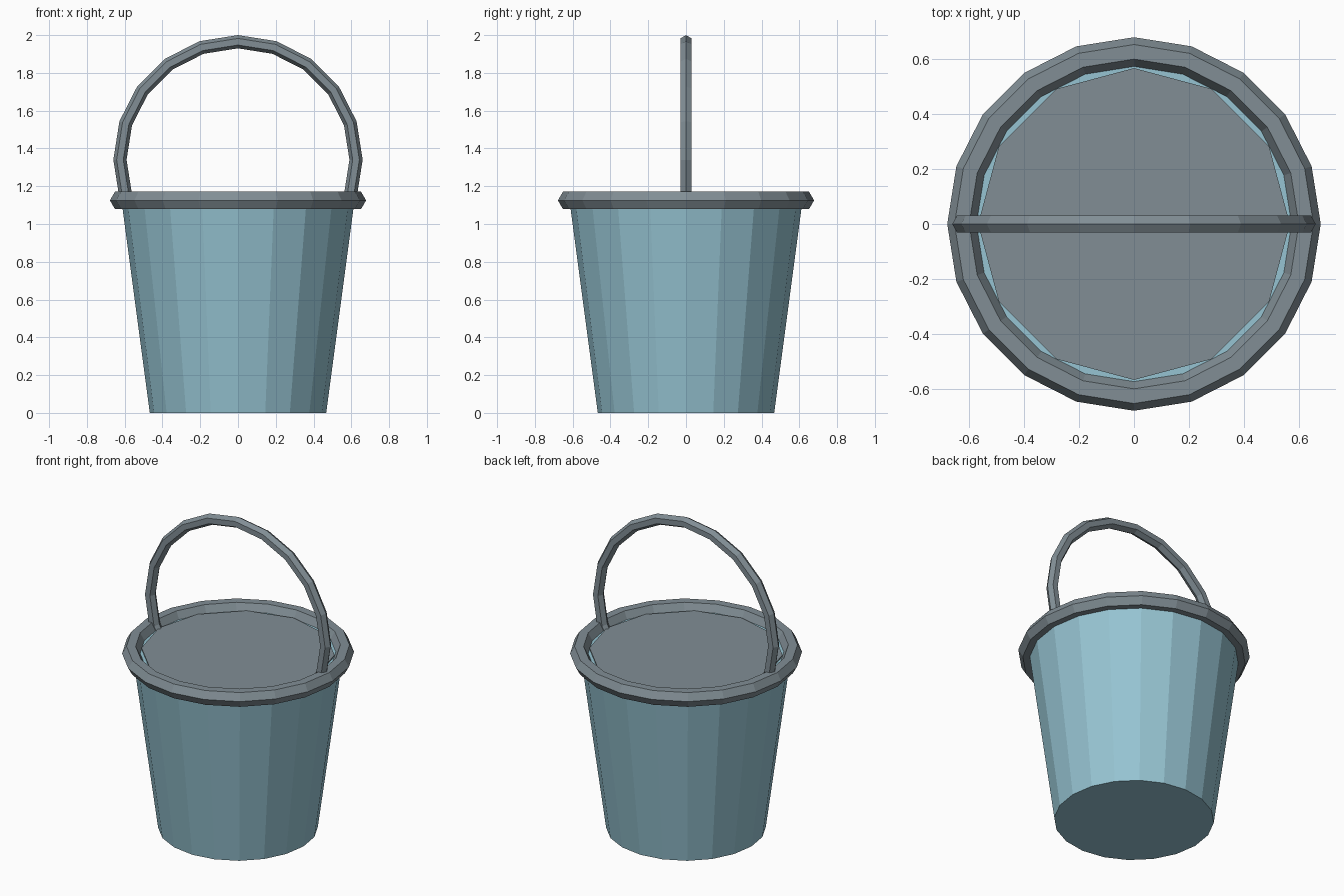
import bpy, bmesh, math

if "Cube" in bpy.data.objects:
    bpy.data.objects.remove(bpy.data.objects["Cube"])


def material(name, rgb):
    m = bpy.data.materials.new(name)
    m.diffuse_color = (*rgb, 1.0)
    m.use_nodes = True
    m.node_tree.nodes["Principled BSDF"].inputs["Base Color"].default_value = m.diffuse_color
    return m


BLUE = material("pale_blue", (0.305, 0.552, 0.645))
GREY = material("slate_grey", (0.22, 0.27, 0.30))


def finish(bm, name, mat):
    bmesh.ops.recalc_face_normals(bm, faces=bm.faces)
    mesh = bpy.data.meshes.new(name)
    bm.to_mesh(mesh)
    bm.free()
    mesh.materials.append(mat)
    obj = bpy.data.objects.new(name, mesh)
    bpy.context.collection.objects.link(obj)
    return obj


def hex_sweep(name, mat, major, minor, angles, place, closed):
    """Sweep a hexagon along a faceted circle; place maps (radius, offset, angle) to a point."""
    bm = bmesh.new()
    rings = []
    for a in angles:
        rings.append([bm.verts.new(place(major + minor * math.cos(k * math.pi / 3),
                                         minor * math.sin(k * math.pi / 3), a))
                      for k in range(6)])
    count = len(rings)
    for i in range(count if closed else count - 1):
        r, s = rings[i], rings[(i + 1) % count]
        for k in range(6):
            n = (k + 1) % 6
            bm.faces.new((r[k], r[n], s[n], s[k]))
    if not closed:
        bm.faces.new(rings[0])
        bm.faces.new(rings[-1])
    return finish(bm, name, mat)


STEP = math.radians(18)

# Tapered bucket body, closed at both ends
bm = bmesh.new()
bmesh.ops.create_cone(bm, cap_ends=True, segments=20, radius1=0.467, radius2=0.617, depth=1.125)
bmesh.ops.translate(bm, verts=bm.verts, vec=(0, 0, 0.5625))
finish(bm, "bucket_body", BLUE)

# Twelve-sided plate filling the mouth
bm = bmesh.new()
bmesh.ops.create_cone(bm, cap_ends=True, segments=12, radius1=0.566, radius2=0.566, depth=0.009)
bmesh.ops.translate(bm, verts=bm.verts, vec=(0, 0, 1.1285))
finish(bm, "top_plate", GREY)

# Rolled rim
hex_sweep("rim", GREY, 0.625, 0.053, [i * STEP for i in range(20)],
          lambda r, o, a: (r * math.cos(a), r * math.sin(a), 1.125 + o), True)

# Arched handle, its ends buried in the body
hex_sweep("handle", GREY, 0.625, 0.035, [i * STEP for i in range(-2, 13)],
          lambda r, o, a: (r * math.cos(a), o, 1.34 + r * math.sin(a)), False)
